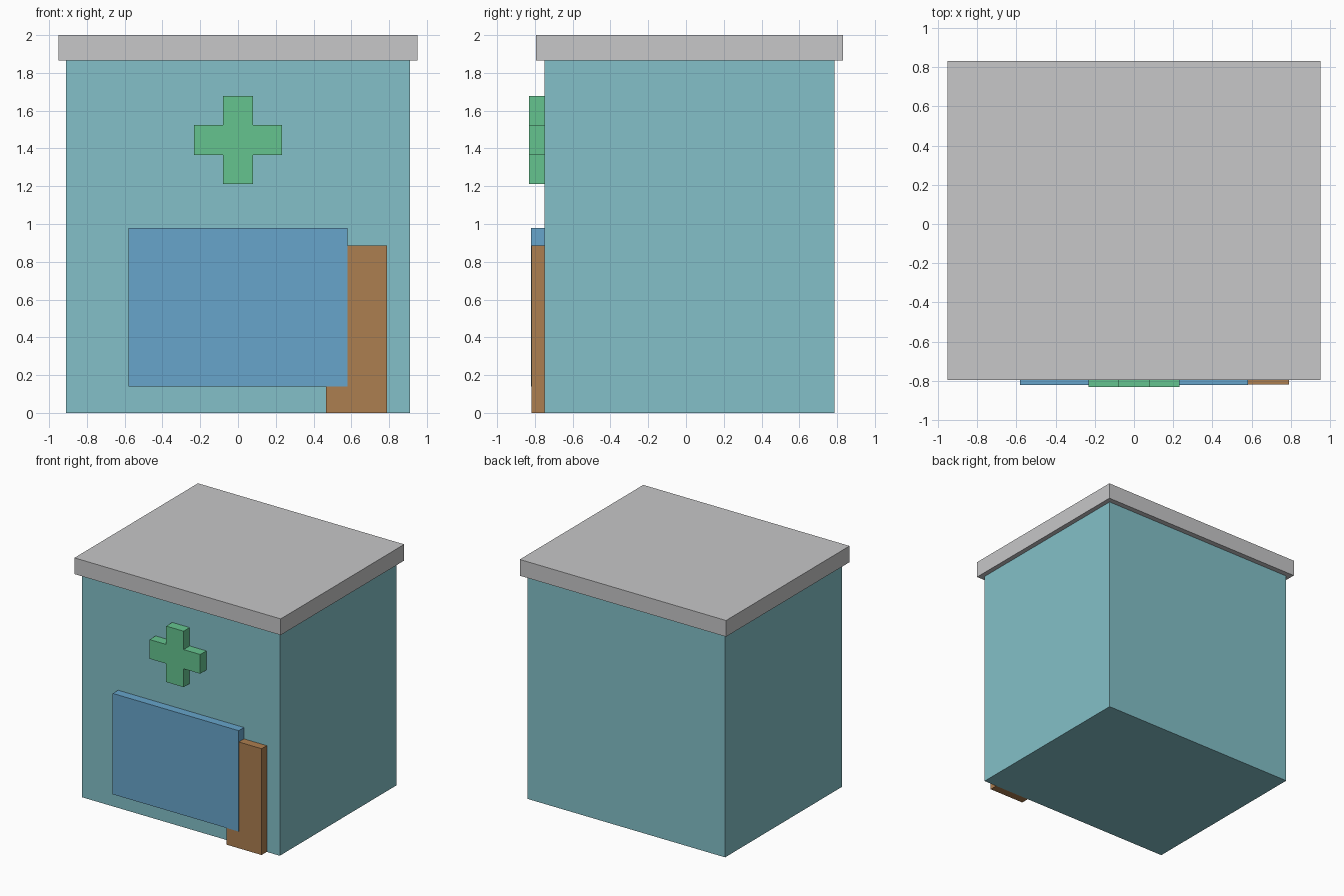
import bpy
import bmesh
from mathutils import Vector

cube = bpy.data.objects.get("Cube")
if cube:
    bpy.data.objects.remove(cube, do_unlink=True)


def material(name, color):
    mat = bpy.data.materials.new(name)
    mat.use_nodes = True
    mat.diffuse_color = (*color, 1)
    mat.node_tree.nodes["Principled BSDF"].inputs["Base Color"].default_value = (*color, 1)
    return mat


def extrude_profile(name, points, front, back, mat):
    """Extrude an x/z outline from the front y to the back y."""
    bm = bmesh.new()
    face = bm.faces.new([bm.verts.new((x, front, z)) for x, z in points])
    result = bmesh.ops.extrude_face_region(bm, geom=[face], use_keep_orig=True)
    moved = [g for g in result["geom"] if isinstance(g, bmesh.types.BMVert)]
    bmesh.ops.translate(bm, verts=moved, vec=Vector((0, back - front, 0)))
    bmesh.ops.recalc_face_normals(bm, faces=bm.faces)
    mesh = bpy.data.meshes.new(name)
    bm.to_mesh(mesh)
    bm.free()
    mesh.materials.append(mat)
    obj = bpy.data.objects.new(name, mesh)
    bpy.context.collection.objects.link(obj)
    return obj


def box(name, x, y, z, mat):
    outline = [(x[0], z[0]), (x[1], z[0]), (x[1], z[1]), (x[0], z[1])]
    return extrude_profile(name, outline, y[0], y[1], mat)


teal = material("teal wall", (0.227, 0.527, 0.578))
grey = material("light grey", (0.571, 0.571, 0.58))
blue = material("window blue", (0.136, 0.376, 0.597))
brown = material("door brown", (0.413, 0.209, 0.08))
green = material("cross green", (0.13, 0.552, 0.275))

wall = -0.75

# Building and overhanging flat roof
box("building_body", (-0.91, 0.91), (wall, 0.785), (0, 1.865), teal)
box("roof_slab", (-0.95, 0.95), (-0.795, 0.83), (1.865, 2), grey)

# Shop window overlaps the door, which sits a hair behind it
box("front_window", (-0.58, 0.58), (-0.82, wall), (0.14, 0.98), blue)
box("front_door", (0.465, 0.79), (-0.818, wall), (0, 0.885), brown)

# Raised cross above the window
arm, half, centre = 0.233, 0.08, 1.445
quarter = [(half, arm), (half, half), (arm, half)]
cross = []
for turn in range(4):
    cross += [(x, centre + z) for x, z in quarter]
    quarter = [(z, -x) for x, z in quarter]
extrude_profile("green_cross", cross, -0.83, wall, green)
